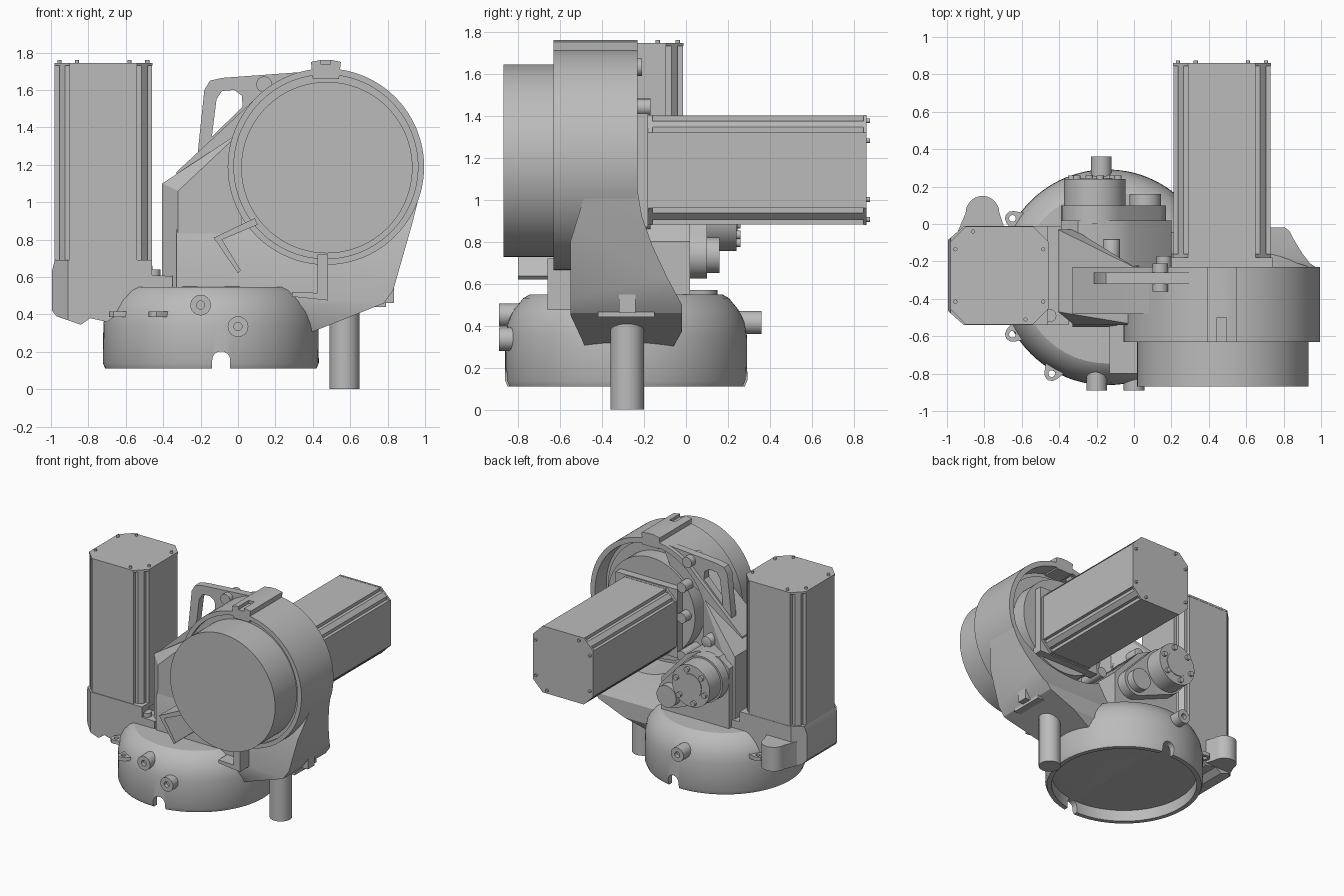
import bpy, bmesh, math

if "Cube" in bpy.data.objects:
    bpy.data.objects.remove(bpy.data.objects["Cube"], do_unlink=True)

grey = bpy.data.materials.new("cast_grey")
grey.use_nodes = True
COLOUR = (0.5, 0.5, 0.5, 1)
grey.diffuse_color = COLOUR
grey.node_tree.nodes["Principled BSDF"].inputs["Base Color"].default_value = COLOUR


def add(name, bm):
    bmesh.ops.recalc_face_normals(bm, faces=bm.faces)
    me = bpy.data.meshes.new(name)
    bm.to_mesh(me)
    bm.free()
    me.materials.append(grey)
    ob = bpy.data.objects.new(name, me)
    bpy.context.collection.objects.link(ob)
    return ob


def place(axis, a, b, t):
    return {"x": (t, a, b), "y": (a, t, b), "z": (a, b, t)}[axis]


def prism(name, axis, pts, lo, hi, inset=0):
    """Extrude a flat outline along an axis, with optional chamfered ends."""
    bm = bmesh.new()
    ends = [[bm.verts.new(place(axis, a, b, t)) for a, b in pts] for t in (lo, hi)]
    caps = [bm.faces.new(e) for e in ends]
    n = len(pts)
    for i in range(n):
        j = (i + 1) % n
        bm.faces.new((ends[0][i], ends[0][j], ends[1][j], ends[1][i]))
    if inset:
        edges = list({e for f in caps for e in f.edges})
        bmesh.ops.bevel(bm, geom=edges, offset=inset, segments=2, affect="EDGES", profile=0.5)
    return add(name, bm)


def circle(a, b, r, n=48, start=0):
    return [(a + r * math.cos(start + math.tau * i / n), b + r * math.sin(start + math.tau * i / n))
            for i in range(n)]


def rect(a0, a1, b0, b1):
    return [(a0, b0), (a1, b0), (a1, b1), (a0, b1)]


def cyl(name, axis, a, b, r, lo, hi, n=48, inset=0):
    return prism(name, axis, circle(a, b, r, n), lo, hi, inset)


def combine(ob, tool, operation="DIFFERENCE"):
    """Apply a boolean and discard the tool."""
    mod = ob.modifiers.new("cut", "BOOLEAN")
    mod.operation, mod.object, mod.solver = operation, tool, "EXACT"
    bpy.context.view_layer.update()
    dg = bpy.context.evaluated_depsgraph_get()
    me = bpy.data.meshes.new_from_object(ob.evaluated_get(dg))
    ob.modifiers.clear()
    ob.data = me
    bpy.data.objects.remove(tool, do_unlink=True)


def lathe(name, profile, cx, cy, n=96):
    bm = bmesh.new()
    vs = [bm.verts.new((cx + r, cy, z)) for r, z in profile]
    es = [bm.edges.new(p) for p in zip(vs, vs[1:])]
    bmesh.ops.spin(bm, geom=vs + es, cent=(cx, cy, 0), axis=(0, 0, 1),
                   angle=math.tau, steps=n, use_duplicate=False)
    bmesh.ops.remove_doubles(bm, verts=bm.verts, dist=1e-4)
    return add(name, bm)


def hull(name, pts):
    bm = bmesh.new()
    for p in pts:
        bm.verts.new(p)
    bmesh.ops.convex_hull(bm, input=bm.verts)
    return add(name, bm)


# Round base, hollow underneath, with cable notches front and back
BX, BY = -0.145, -0.285
base = lathe("base", [(0, 0.2), (0.53, 0.2), (0.53, 0.11), (0.565, 0.11), (0.577, 0.14),
                      (0.575, 0.35), (0.562, 0.42), (0.535, 0.475), (0.49, 0.53), (0.46, 0.547),
                      (0, 0.55)], BX, BY)
combine(base, prism("notch", "y", circle(-0.09, 0.155, 0.048, 24), -1, 1))
combine(base, prism("notch", "y", rect(-0.138, -0.042, 0.05, 0.155), -1, 1))

# Cable sockets around the base
for name, x, z, lo, hi in (("front_socket_high", -0.2, 0.45, -0.89, -0.7),
                           ("front_socket_low", 0, 0.335, -0.89, -0.7),
                           ("rear_socket", -0.175, 0.415, 0.1, 0.36)):
    tip = lo if hi < 0 else hi
    socket = cyl(name, "y", x, z, 0.055, lo, hi, 32)
    combine(socket, cyl("bore", "y", x, z, 0.022, tip - 0.03, tip + 0.03, 16))

# Mounting ears with rounded tips
for i, (x, y) in enumerate(((-0.65, 0.03), (-0.65, -0.59), (-0.44, -0.8))):
    ang = math.atan2(y - BY, x - BX)
    tip = [(x + 0.04 * math.cos(ang + t), y + 0.04 * math.sin(ang + t))
           for t in (-1.2, -0.6, 0, 0.6, 1.2)]
    root = [(x - 0.12 * math.cos(ang + t), y - 0.12 * math.sin(ang + t)) for t in (-0.7, 0.7)]
    ear = prism(f"mounting_ear_{i}", "z", tip + root, 0.385, 0.415)
    combine(ear, cyl("bore", "z", x, y, 0.018, 0.3, 0.5, 16))

# Arm casting: front outline intersected with side profile
CX, CZ = 0.47, 1.19
outline = [(-0.33, 0.5), (-0.33, 1.16), (0.1, 1.56), (0.3, 1.68), (0.47, 1.71), (0.75, 1.62), (0.92, 1.43),
           (0.985, 1.1), (0.93, 0.88), (0.83, 0.53), (0.78, 0.46), (0.38, 0.3), (0.3, 0.5)]
side = [(-0.48, 1.03), (-0.55, 0.8), (-0.55, 0.45), (-0.48, 0.3), (-0.06, 0.3), (-0.02, 0.37),
        (-0.02, 0.5), (-0.09, 0.63), (-0.16, 0.78), (-0.21, 0.92), (-0.23, 1.04), (-0.23, 1.8),
        (-0.48, 1.8)]
arm = prism("arm", "y", outline, -0.8, 0.3)
combine(arm, prism("profile", "x", side, -0.6, 1.2), "INTERSECT")
pocket = lambda: cyl("pocket", "y", CX, CZ, 0.485, -0.37, -0.1, 96)
combine(arm, pocket())
hull("arm_shoulder", [(x, y, z) for x, y0, y1, z0, z1 in ((-0.405, -0.47, -0.03, 0.5, 1.1),
                                                          (-0.32, -0.54, -0.03, 0.5, 1.06),
                                                          (0.02, -0.54, -0.24, 0.5, 1.38))
                      for y in (y0, y1) for z in (z0, z1)])

# Joint ring and the large output drum
ring = cyl("joint_ring", "y", CX, CZ, 0.525, -0.63, -0.23, 128, 0.012)
combine(ring, pocket())
combine(ring, cyl("groove", "y", CX, CZ, 0.492, -0.7, -0.6, 128))
cyl("output_drum", "y", CX + 0.005, CZ - 0.005, 0.458, -0.87, -0.36, 128, 0.012)
clip = prism("top_clip", "y", [(0.4, 1.66), (0.39, 1.75), (0.44, 1.76), (0.5, 1.76), (0.55, 1.75),
                               (0.54, 1.66)], -0.63, -0.23)
combine(clip, prism("slot", "y", rect(0.445, 0.495, 1.735, 1.8), -0.7, -0.5))

# Angled stop brackets in front of the arm
prism("left_stop_bracket", "y", [(0.09, 0.915), (-0.13, 0.81), (0, 0.62), (0.015, 0.635),
                                 (-0.085, 0.8), (0.105, 0.88)], -0.8, -0.5)
prism("right_stop_bracket", "y", [(0.425, 0.72), (0.425, 0.515), (0.29, 0.52), (0.29, 0.495),
                                  (0.48, 0.475), (0.48, 0.72)], -0.66, -0.45)

# Lifting handle with its pin
handle = prism("lifting_handle", "y", [(-0.22, 1.22), (-0.18, 1.6), (-0.15, 1.65), (-0.08, 1.665),
                                       (0.4, 1.7), (0.3, 1.5), (0, 1.38)], -0.32, -0.26)
combine(handle, prism("opening", "y", [(-0.14, 1.35), (-0.115, 1.55), (-0.085, 1.595), (-0.02, 1.6),
                                       (0.02, 1.57), (0.025, 1.51)], -0.5, 0))
cyl("handle_pin", "y", 0.14, 1.63, 0.042, -0.36, -0.21, 32)

# Cable stub under the arm and its clamp plate
cyl("cable_stub", "z", 0.57, -0.28, 0.08, 0, 0.5)
prism("clamp_plate", "z", rect(0.7, 0.79, -0.42, -0.15), 0.44, 0.465)
prism("clamp_rib", "y", rect(0.74, 0.835, 0.46, 0.65), -0.32, -0.24)


def quarters(pts):
    out = []
    for _ in range(4):
        out += pts
        pts = [(-b, a) for a, b in pts]
    return out


def motor(name, axis, a, b, lo, hi):
    """Servo motor: grooved body, octagonal end cap and cap screws."""
    shift = lambda pts: [(a + p, b + q) for p, q in pts]
    body = quarters([(0.26, 0.18), (0.235, 0.18), (0.235, 0.205), (0.205, 0.235), (0.18, 0.235), (0.18, 0.26)])
    octagon = quarters([(0.262, 0.18), (0.18, 0.262)])
    prism(name + "_body", axis, shift(body), lo, hi - 0.015)
    prism(name + "_cap", axis, shift(octagon), hi - 0.015, hi)
    for i, (p, q) in enumerate(quarters([(0.235, 0.14), (0.235, -0.14)])):
        if i % 4 != 3:
            cyl(f"{name}_screw_{i}", axis, a + p, b + q, 0.011, hi - 0.01, hi + 0.015, 12)
    prism(name + "_foot", axis, shift(octagon), lo, lo + 0.06)


motor("upright_motor", "z", -0.72, -0.275, 0.6, 1.745)
motor("rear_motor", "y", CX, 1.14, -0.22, 0.86)

# Cradle carrying the upright motor, with its outer corners chamfered
cradle = prism("motor_cradle", "y", [(-0.995, 0.63), (-0.995, 0.42), (-0.97, 0.39), (-0.84, 0.345),
                                     (-0.79, 0.38), (-0.7, 0.36), (-0.62, 0.42), (-0.35, 0.45),
                                     (-0.35, 0.605), (-0.46, 0.61), (-0.46, 0.69), (-0.98, 0.69)], -0.8, 0.2)
combine(cradle, prism("plan", "z", [(-1, -0.46), (-0.91, -0.54), (-0.3, -0.54), (-0.3, -0.012),
                                    (-0.91, -0.012), (-1, -0.09)], 0.2, 0.9), "INTERSECT")
prism("cradle_lobe", "z", [(-0.95, -0.06), (-0.68, -0.06), (-0.72, 0.06)]
      + [(-0.81 + 0.09 * math.cos(t * math.pi / 12), 0.06 + 0.09 * math.sin(t * math.pi / 12))
         for t in range(1, 13)], 0.38, 0.57)
cyl("cradle_bolt", "z", -0.45, -0.49, 0.035, 0.58, 0.64, 20)

# Rear motor flange with bolts on its inner side
cyl("rear_flange_disc", "y", CX, CZ, 0.38, -0.4, -0.24, 64)
prism("rear_flange", "y", rect(0.2, 0.74, 0.87, 1.41), -0.26, -0.18)
for i, z in enumerate((0.9, 1.2, 1.44)):
    cyl(f"flange_bolt_{i}", "y", 0.16, z, 0.04, -0.38, -0.17, 20)
cyl("arm_rear_boss", "y", -0.12, 1.12, 0.045, -0.3, -0.08, 24, 0.006)

# Gear housing at the rear with two round covers
GX, GZ, SX, SZ = -0.21, 0.92, 0.06, 0.735
prism("gear_housing", "y", [(-0.39, 0.54), (0.2, 0.54), (0.2, 0.8), (-0.02, 1.04), (-0.12, 1.09),
                            (-0.3, 1.09), (-0.39, 1.02)], -0.3, 0.02)
hull("gear_flange", [(x, y, z) for y in (0, 0.1)
                     for x, z in circle(GX, GZ, 0.18, 24) + circle(SX, SZ, 0.11, 24)])
cyl("gear_cover", "y", GX, GZ, 0.165, 0.08, 0.24, 64, 0.008)
cyl("gear_hub", "y", GX, GZ, 0.095, 0.23, 0.245, 48)
for i, (x, z) in enumerate(circle(GX, GZ, 0.13, 6, 0.3)):
    cyl(f"gear_bolt_{i}", "y", x, z, 0.02, 0.22, 0.26, 16)
cyl("small_cover", "y", SX, SZ, 0.085, 0.08, 0.16, 40, 0.008)

# Smooth round walls, keep edges crisp
for ob in bpy.context.scene.objects:
    ob.select_set(ob.type == "MESH")
    if ob.type == "MESH":
        bpy.context.view_layer.objects.active = ob
bpy.ops.object.shade_smooth_by_angle(angle=math.radians(28))
